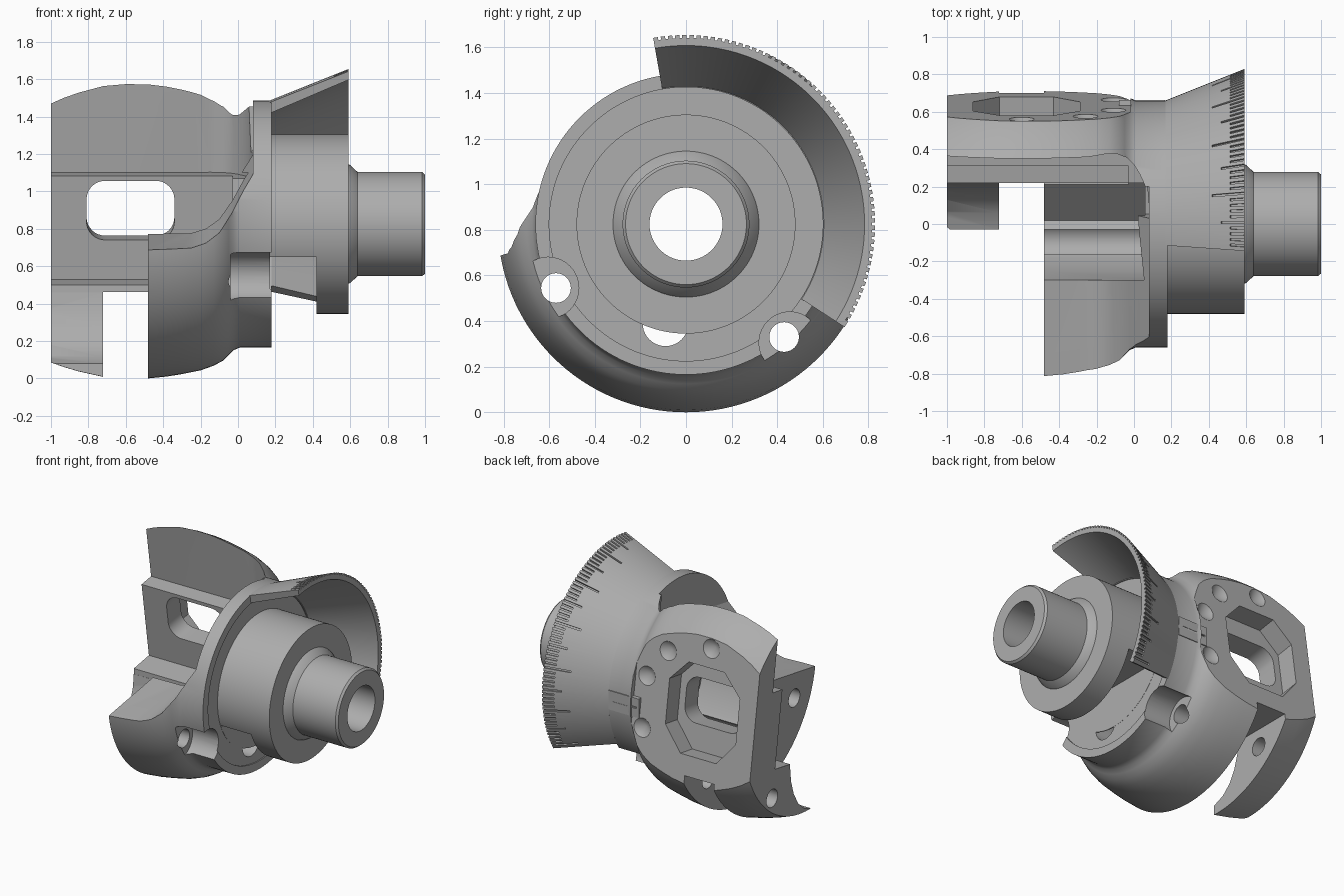
import bpy, bmesh, math
from mathutils import Matrix, Vector

AXIS_Z = 0.825
TILT = math.atan(.155)  # lean of the mounting plate

cube = bpy.data.objects.get("Cube")
if cube:
    bpy.data.objects.remove(cube, do_unlink=True)

metal = bpy.data.materials.new("grey metal")
metal.use_nodes = True
GREY = (0.42, 0.42, 0.42, 1)
metal.diffuse_color = GREY
metal.node_tree.nodes["Principled BSDF"].inputs["Base Color"].default_value = GREY


def finish(name, bm):
    bmesh.ops.recalc_face_normals(bm, faces=bm.faces[:])
    mesh = bpy.data.meshes.new(name)
    bm.to_mesh(mesh)
    bm.free()
    mesh.materials.append(metal)
    ob = bpy.data.objects.new(name, mesh)
    bpy.context.scene.collection.objects.link(ob)
    return ob


def lathe(name, profile, start=0, end=360, steps=128):
    """Turn a closed (x, radius) outline about the main axis."""
    bm = bmesh.new()
    full = end - start == 360
    rings = []
    for i in range(steps if full else steps + 1):
        a = math.radians(start + (end - start) * i / steps)
        rings.append([bm.verts.new((x, r * math.cos(a), AXIS_Z + r * math.sin(a)))
                      for x, r in profile])
    n = len(profile)
    for i in range(steps):
        a, b = rings[i], rings[(i + 1) % len(rings)]
        for j in range(n):
            k = (j + 1) % n
            bm.faces.new((a[j], a[k], b[k], b[j]))
    if not full:
        bm.faces.new(rings[0])
        bm.faces.new(rings[-1])
    return finish(name, bm)


def prism(name, points, axis, lo, hi, shear=0):
    """Extrude an outline along an axis; shear tilts it in z along y."""
    bm = bmesh.new()
    place = {"x": lambda p, t: (t, p[0], p[1]),
             "y": lambda p, t: (p[0], t, p[1] + shear * (t + 0.55)),
             "z": lambda p, t: (p[0], p[1], t)}[axis]
    a = [bm.verts.new(place(p, lo)) for p in points]
    b = [bm.verts.new(place(p, hi)) for p in points]
    bm.faces.new(a)
    bm.faces.new(b)
    for i in range(len(a)):
        j = (i + 1) % len(a)
        bm.faces.new((a[i], a[j], b[j], b[i]))
    return finish(name, bm)


def tilted(ob, y, z):
    """Lean a cutter with the mounting plate, turning about (y, z)."""
    pivot = Matrix.Translation((0, y, z))
    ob.data.transform(pivot @ Matrix.Rotation(TILT, 4, "X") @ pivot.inverted())
    return ob


def box(name, x, y, z):
    return prism(name, [(x[0], y[0]), (x[1], y[0]), (x[1], y[1]), (x[0], y[1])], "z", *z)


def drill(name, y, z, r, lo, hi):
    circle = [(y + r * math.cos(math.tau * i / 40), z + r * math.sin(math.tau * i / 40))
              for i in range(40)]
    return prism(name, circle, "x", lo, hi)


def rounded(cx, cz, w, h, r, seg):
    pts = []
    for q, (sx, sz) in enumerate([(1, 1), (-1, 1), (-1, -1), (1, -1)]):
        for i in range(seg + 1):
            a = math.pi / 2 * (q + i / seg)
            pts.append((cx + sx * (w - r) + r * math.cos(a), cz + sz * (h - r) + r * math.sin(a)))
    return pts


def cut(ob, *cutters):
    bpy.context.view_layer.objects.active = ob
    for c in cutters:
        c.hide_render = True
        m = ob.modifiers.new("cut", "BOOLEAN")
        m.operation, m.solver, m.object = "DIFFERENCE", "EXACT", c
        bpy.ops.object.modifier_apply(modifier=m.name)
        bpy.data.objects.remove(c, do_unlink=True)


# Barrel body with stepped flange, turned as one piece around the bore
body = lathe("barrel_body", [
    (-1, .16), (-1, .74), (-.93, .765), (-.85, .788), (-.72, .817), (-.6, .826), (-.48, .825),
    (-.38, .815), (-.3, .802), (-.2, .782), (-.13, .757), (-.08, .73), (-.05, .7), (-.025, .675),
    (.01, .66), (.178, .66), (.178, .6), (.17, .6), (.17, .16)])

# Open front: leaning upper face with a rail, middle face with a lower ledge
cut(body,
    tilted(prism("upper_space", [(-1.1, .05), (.08, .05), (.08, .12), (.072, .21), (.055, .27),
                                 (.03, .32), (0, .365), (-.04, .405), (-.09, .43), (-.15, .435),
                                 (-.25, .425), (-1.1, .42)], "z", 1.1, 2), .42, 1.1),
    box("front_space", (-1.1, -.48), (-1, .22), (.46, 2)),
    prism("middle_face", [(.1, .46), (.22, .46), (.22, .5), (.395, .53), (.31, 1.083),
                          (.1, 1.2)], "x", -1.1, -.03))

# Front block: sloping top that sweeps up to the flange, and its valley
cut(body,
    prism("block_top", [(-.5, .73), (-.25, .735), (-.17, .76), (-.1, .81), (-.03, .91), (.03, 1.02),
                        (.08, 1.1), (.08, 2), (-.5, 2)], "y", -1, .2, .165),
    prism("valley", [(-.3, .775), (-.25, .62), (-.18, .48), (-.09, .36), (.02, .27),
                     (.22, .47), (.22, 1.1), (-.3, 1.1)], "x", -.5, .06))

# Lower slot and curved horn
cut(body,
    box("slot", (-.721, -.48), (-1, 1), (-.1, .461)),
    prism("horn_curve", [(-1, -.1), (-.03, -.1), (-.03, .08), (.06, .115), (.13, .18), (.18, .27),
                         (.21, .37), (.22, .47), (-1, .47)], "x", -1.1, -.72))

# Slanted back face with recessed window
cut(body,
    prism("back_plane", [(.463, 2), (.71, .405), (.803, -.2), (1.2, -.2), (1.2, 2)], "x", -1.1, -.02),
    tilted(prism("window_recess", [(-.86, .77), (-.72, .6), (-.43, .6), (-.29, .77), (-.29, 1.09),
                                   (-.43, 1.24), (-.72, 1.24), (-.86, 1.09)], "y", .49, 1), .63, .92),
    tilted(prism("window", rounded(-.575, .9, .235, .16, .1, 8), "y", .1, 1), .35, .9))

# Screw dimples on the slanted face
normal = Vector((0, 1, .155)).normalized()
for x, z in [(-.6, 1.37), (-.26, 1.27), (-.11, 1.06), (-.11, .7)]:
    bm = bmesh.new()
    spot = Vector((x, .55 + (1.44 - z) * .1546, z))
    bmesh.ops.create_cone(bm, cap_ends=True, segments=32, radius1=0, radius2=.16, depth=.12,
                          matrix=Matrix.Translation(spot + normal * .01)
                          @ normal.to_track_quat("Z", "Y").to_matrix().to_4x4())
    bmesh.ops.remove_doubles(bm, verts=bm.verts[:], dist=1e-5)
    cut(body, finish("dimple", bm))

# Bolt holes with open counterbores, and the lower pin hole
for y, z, dy, dz in [(-.57, .545, -.035, 0), (.43, .33, .025, -.025)]:
    cut(body, drill("bolt_hole", y, z, .065, -1.1, .3),
        drill("counterbore", y + dy, z + dz, .135, -.04, .3))
cut(body, drill("pin_hole", -.09, .39, .1, -.6, .3))

# Drum, collar and hollow shaft
spindle = lathe("drum_and_shaft", [
    (.165, .16), (.165, .48), (.59, .48), (.59, .32), (.6, .315), (.64, .278), (.985, .278),
    (1, .265), (1, .16)])
cut(spindle, box("drum_undercut", (.171, .42), (-1, 1), (.2, .65)))

# Flared dial
START, END = -33, 100
dial = lathe("flared_dial", [(.168, .6), (.168, .66), (.59, .829), (.59, .783)], START, END, 72)

# Engraved graduations
slope = math.atan2(.169, .422)
bm = bmesh.new()
for i in range(60):
    length = .19 if i % 10 == 0 else .14 if i % 5 == 0 else .09
    mid = length / 2 - .01
    place = (Matrix.Translation((0, 0, AXIS_Z))
             @ Matrix.Rotation(math.radians(START + 2.5 + i * 2.18), 4, "X")
             @ Matrix.Translation((.59 - mid, .829 - mid * .4, 0))
             @ Matrix.Rotation(slope, 4, "Z")
             @ Matrix.Diagonal((length, .024, .012, 1)))
    bmesh.ops.create_cube(bm, size=1, matrix=place)
cut(dial, finish("graduations", bm))

# Index pad with its engraved line
pad = box("index_pad", (-.08, .165), (.56, .662), (.76, .9))
cut(pad, box("index_line", (-.06, .13), (.65, .7), (.825, .837)))

for ob in (body, spindle, dial, pad):
    bpy.ops.object.select_all(action="DESELECT")
    ob.select_set(True)
    bpy.context.view_layer.objects.active = ob
    bpy.ops.object.shade_smooth_by_angle(angle=math.radians(25))
